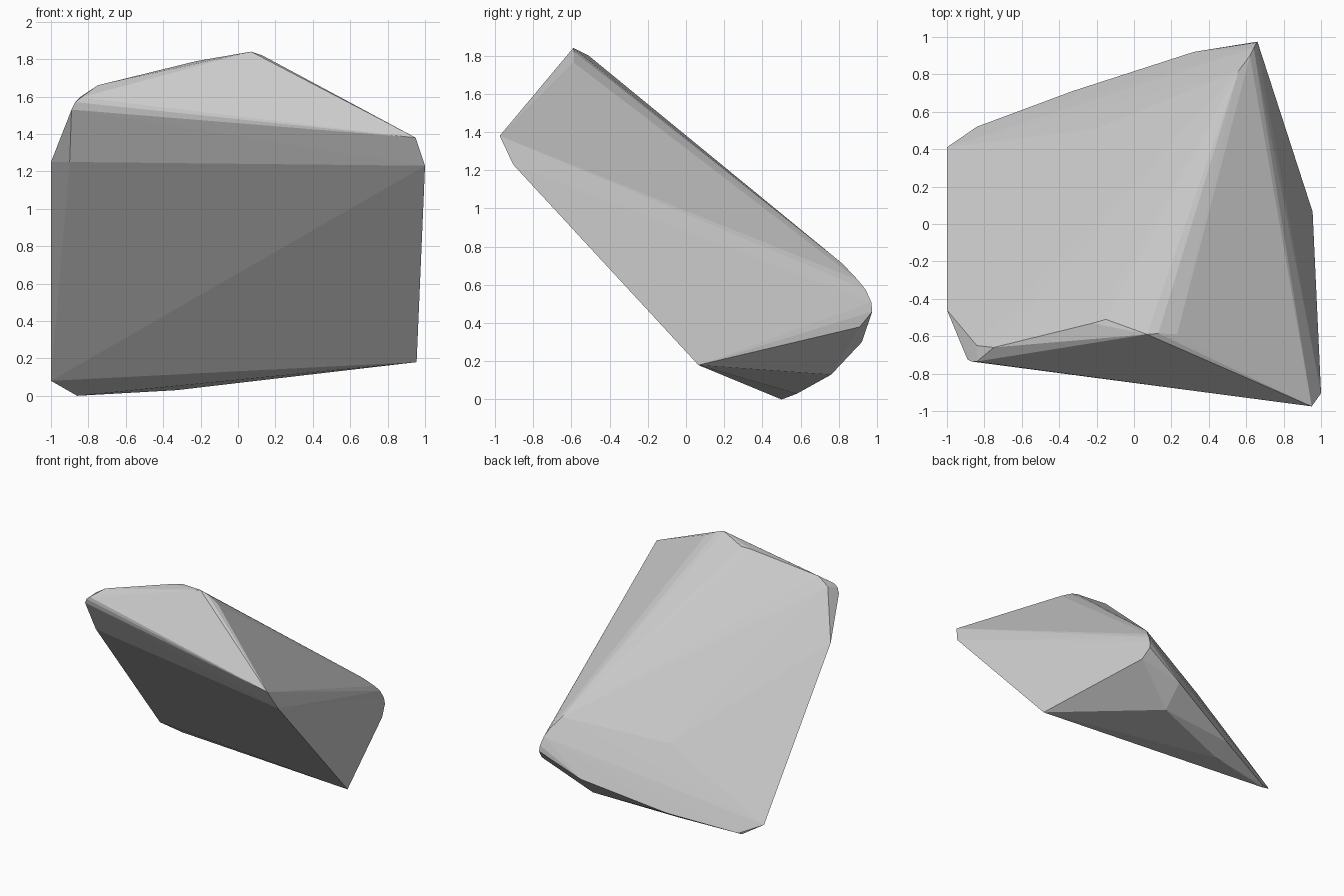
import bpy, bmesh

# Corner groups of the tilted, faceted boulder
upper_rim = [(0.07, -0.59, 1.84), (0.13, -0.585, 1.82), (0.23, -0.59, 1.765),
             (-0.15, -0.51, 1.80), (-0.22, -0.53, 1.79), (-0.75, -0.66, 1.66),
             (0.44, -0.69, 1.645)]
right_tip = [(0.95, -0.975, 1.38), (1.0, -0.905, 1.23)]
left_shoulder = [(-0.84, -0.735, 1.595), (-0.87, -0.735, 1.57), (-0.89, -0.725, 1.53),
                 (-0.84, -0.65, 1.60), (-0.90, -0.57, 1.25), (-1.0, -0.46, 1.25)]
base = [(-1.0, 0.41, 0.08), (-0.86, 0.50, 0.0), (-0.84, 0.52, 0.01),
        (-0.33, 0.58, 0.03), (0.32, 0.76, 0.13), (0.955, 0.065, 0.18)]
back_edge = [(-0.33, 0.71, 0.11), (0.32, 0.92, 0.30), (0.68, 0.91, 0.38),
             (0.66, 0.975, 0.46), (0.655, 0.97, 0.51), (0.64, 0.94, 0.575),
             (0.62, 0.90, 0.625), (0.56, 0.82, 0.71)]
back_bulge = [(-0.20, 0.51, 0.58)]

# Wrap the corners in a convex skin, flat shaded
bm = bmesh.new()
for p in upper_rim + right_tip + left_shoulder + base + back_edge + back_bulge:
    bm.verts.new(p)
bmesh.ops.convex_hull(bm, input=bm.verts)
loose = [v for v in bm.verts if not v.link_faces]
bmesh.ops.delete(bm, geom=loose, context='VERTS')
bmesh.ops.recalc_face_normals(bm, faces=bm.faces)

mesh = bpy.data.meshes.new("boulder")
bm.to_mesh(mesh)
bm.free()
boulder = bpy.data.objects.new("boulder", mesh)
bpy.context.collection.objects.link(boulder)
